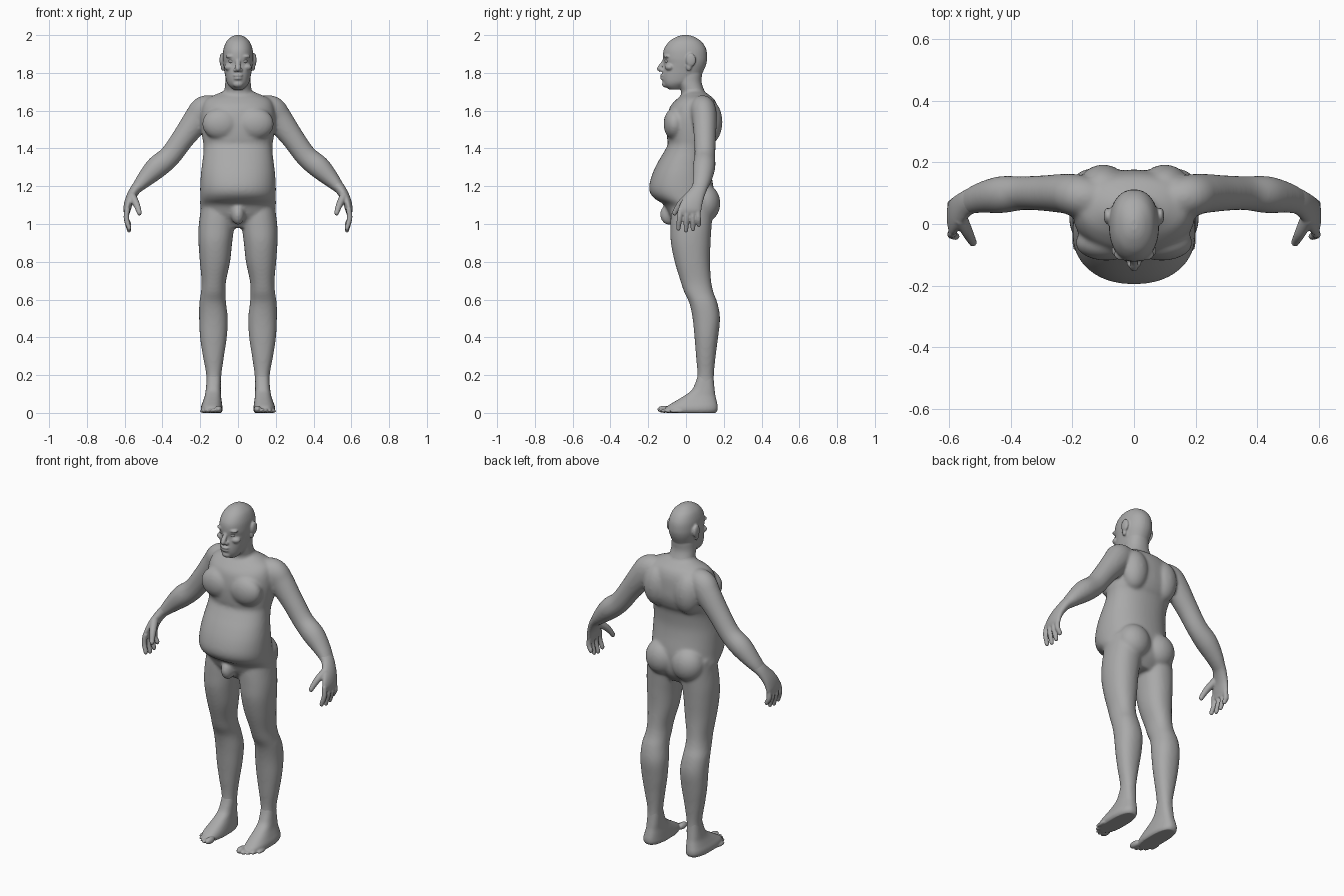
import bpy
import bmesh
from math import cos, sin, pi, copysign
from mathutils import Matrix, Vector

default_cube = bpy.data.objects.get("Cube")
if default_cube:
    bpy.data.objects.remove(default_cube, do_unlink=True)

skin = bpy.data.materials.new("skin grey")
skin.use_nodes = True
grey = (.4, .4, .4, 1)
skin.diffuse_color = grey
skin.node_tree.nodes["Principled BSDF"].inputs["Base Color"].default_value = grey

SEGMENTS = 40
SIDES = (1, -1)


def refine(rows, steps=5):
    """Pass a smooth curve through rows of numbers."""
    rows = [Vector(row) for row in rows]
    last = len(rows) - 1
    result = []
    for i in range(last):
        before, start = rows[max(i - 1, 0)], rows[i]
        end, after = rows[i + 1], rows[min(i + 2, last)]
        for k in range(steps):
            t = k / steps
            out_slope, in_slope = (end - before) / 2, (after - start) / 2
            result.append(start + out_slope * t
                          + (3 * (end - start) - 2 * out_slope - in_slope) * t ** 2
                          + (2 * (start - end) + out_slope + in_slope) * t ** 3)
    return result + [rows[-1]]


def rounded(angle, power):
    c, s = cos(angle), sin(angle)
    return copysign(abs(c) ** (2 / power), c), copysign(abs(s) ** (2 / power), s)


def skin_rings(bm, rings):
    loops = [[bm.verts.new(point) for point in ring] for ring in rings]
    for low, high in zip(loops, loops[1:]):
        for i in range(SEGMENTS):
            j = (i + 1) % SEGMENTS
            bm.faces.new((low[i], low[j], high[j], high[i]))
    bm.faces.new(loops[0])
    bm.faces.new(loops[-1])


def stack(bm, rows, side=1, power=2.2):
    """Level sections: height, centre x, half width, front y, back y."""
    rings = []
    for z, x, half, front, back in refine(rows):
        ring = []
        for i in range(SEGMENTS):
            c, s = rounded(2 * pi * i / SEGMENTS, power)
            ring.append((side * (x + half * c),
                         (front + back) / 2 + (back - front) / 2 * s, z))
        rings.append(ring)
    skin_rings(bm, rings)


def tube(bm, rows, side=1):
    """Sections across a path: x, y, z, thickness radius, depth radius."""
    rows = refine(rows)
    path = [Vector(row[:3]) for row in rows]
    rings = []
    for i, centre in enumerate(path):
        along = (path[min(i + 1, len(path) - 1)] - path[max(i - 1, 0)]).normalized()
        depth = Vector((0, 1, 0))
        depth = (depth - along * depth.dot(along)).normalized()
        across = along.cross(depth)
        ring = []
        for k in range(SEGMENTS):
            c, s = rounded(2 * pi * k / SEGMENTS, 2)
            p = centre + across * c * rows[i][3] + depth * s * rows[i][4]
            ring.append((side * p.x, p.y, p.z))
        rings.append(ring)
    skin_rings(bm, rings)


def ball(bm, centre, radii, side=1):
    x, y, z = centre
    place = Matrix.Translation((side * x, y, z)) @ Matrix.Diagonal((*radii, 1))
    bmesh.ops.create_uvsphere(bm, u_segments=24, v_segments=16, radius=1, matrix=place)


def finish(bm, name, voxel=0, smoothing=0):
    """Turn the overlapping volumes into one soft skin."""
    bmesh.ops.recalc_face_normals(bm, faces=bm.faces)
    for face in bm.faces:
        face.smooth = True
    mesh = bpy.data.meshes.new(name)
    bm.to_mesh(mesh)
    bm.free()
    mesh.materials.append(skin)
    obj = bpy.data.objects.new(name, mesh)
    bpy.context.scene.collection.objects.link(obj)
    if voxel:
        remesh = obj.modifiers.new("merge", "REMESH")
        remesh.mode = "VOXEL"
        remesh.voxel_size = voxel
        remesh.use_smooth_shade = True
        soften = obj.modifiers.new("soften", "SMOOTH")
        soften.factor = .5
        soften.iterations = smoothing


neck = [(1.62, 0, .1, -.02, .13), (1.66, 0, .09, -.03, .125), (1.7, 0, .074, -.025, .1),
        (1.75, 0, .067, -.045, .083), (1.8, 0, .064, -.06, .085), (1.84, 0, .05, -.05, .08)]

# Torso with the heavy belly
body = bmesh.new()
stack(body, [
    (1.705, 0, .07, 0, .09), (1.685, 0, .12, -.02, .12), (1.66, 0, .17, -.05, .15),
    (1.62, 0, .19, -.085, .168), (1.56, 0, .198, -.1, .175), (1.5, 0, .195, -.103, .175),
    (1.45, 0, .188, -.1, .16), (1.42, 0, .183, -.097, .143), (1.38, 0, .183, -.118, .135),
    (1.32, 0, .19, -.153, .13), (1.26, 0, .197, -.18, .135), (1.2, 0, .2, -.195, .145),
    (1.16, 0, .2, -.188, .15), (1.13, 0, .2, -.16, .15), (1.1, 0, .2, -.115, .15),
    (1.04, 0, .18, -.085, .14), (.98, 0, .1, -.04, .1)])
stack(body, neck)
ball(body, (0, -.09, 1.05), (.036, .048, .055))

for side in SIDES:
    # Chest, shoulder blade and buttock
    ball(body, (.09, -.06, 1.53), (.1, .059, .085), side)
    ball(body, (.1, .12, 1.54), (.08, .073, .12), side)
    ball(body, (.085, .1, 1.11), (.095, .082, .1), side)
    # Leg
    stack(body, [
        (1.14, .11, .08, -.07, .14), (1.06, .108, .092, -.08, .14),
        (.98, .115, .094, -.082, .135), (.9, .12, .089, -.08, .13),
        (.8, .122, .08, -.06, .127), (.7, .128, .065, -.03, .133),
        (.64, .131, .065, -.01, .145), (.58, .134, .071, .018, .167),
        (.5, .13, .076, .035, .18), (.4, .13, .071, .045, .17),
        (.3, .13, .056, .053, .157), (.2, .128, .04, .06, .148),
        (.13, .13, .039, .048, .15), (.06, .133, .04, .03, .15)], side)
    # Arm
    tube(body, [
        (.12, .08, 1.62, .06, .06), (.175, .09, 1.605, .075, .068),
        (.215, .098, 1.555, .073, .065), (.29, .1, 1.455, .061, .058),
        (.36, .1, 1.36, .058, .055), (.43, .095, 1.3, .06, .06),
        (.495, .085, 1.235, .044, .05), (.54, .07, 1.185, .028, .04),
        (.56, .06, 1.16, .022, .036)], side)
finish(body, "body", .008, 11)

# Head: skull, jaw and neck
head = bmesh.new()
stack(head, [
    (2, 0, .012, -.02, .015), (1.99, 0, .036, -.052, .045), (1.965, 0, .062, -.09, .083),
    (1.925, 0, .077, -.117, .107), (1.88, 0, .081, -.122, .112), (1.85, 0, .079, -.117, .108),
    (1.82, 0, .074, -.121, .097), (1.78, 0, .067, -.126, .075), (1.75, 0, .059, -.122, .04),
    (1.73, 0, .046, -.112, 0), (1.712, 0, .028, -.09, -.02)])
stack(head, neck)
# Nose, lips and chin
tube(head, [(0, -.108, 1.88, .012, .01), (0, -.125, 1.85, .013, .009),
            (0, -.138, 1.828, .015, .012), (0, -.13, 1.81, .012, .012)])
ball(head, (0, -.141, 1.822), (.013, .014, .012))
ball(head, (0, -.122, 1.787), (.027, .016, .008))
ball(head, (0, -.12, 1.77), (.024, .016, .008))
ball(head, (0, -.107, 1.741), (.028, .02, .019))
for side in SIDES:
    # Brow, cheekbone, nostril and ear
    ball(head, (.034, -.099, 1.887), (.032, .02, .01), side)
    ball(head, (.043, -.086, 1.83), (.03, .025, .02), side)
    ball(head, (.014, -.126, 1.815), (.011, .013, .01), side)
    ball(head, (.086, .026, 1.868), (.012, .027, .036), side)
    ball(head, (.081, .016, 1.832), (.01, .015, .022), side)
finish(head, "head", .005, 3)

for side, label in zip(SIDES, ("left", "right")):
    # Eye
    eye = bmesh.new()
    ball(eye, (.033, -.098, 1.862), (.017, .015, .011), side)
    finish(eye, label + "_eye")

    # Hand: palm, four fingers and thumb
    hand = bmesh.new()
    tube(hand, [(.515, .08, 1.212, .034, .043), (.545, .066, 1.18, .028, .042),
                (.573, .04, 1.13, .024, .052), (.587, .022, 1.08, .02, .06),
                (.588, .018, 1.05, .013, .055)], side)
    for y, tip_y, tip_z in ((-.029, -.04, .98), (.003, 0, .97), (.034, .037, .977), (.062, .068, 1)):
        tube(hand, [(.586, y, 1.08, .014, .014), (.591, (y + tip_y) / 2, 1.03, .014, .014),
                    (.577, tip_y, tip_z, .012, .012)], side)
        ball(hand, (.577, tip_y, tip_z), (.012, .012, .016), side)
    tube(hand, [(.562, .02, 1.15, .022, .024), (.538, -.03, 1.105, .018, .018),
                (.522, -.06, 1.06, .013, .013)], side)
    ball(hand, (.522, -.06, 1.06), (.013, .013, .016), side)
    finish(hand, label + "_hand", .005, 3)

    # Foot with five toes
    foot = bmesh.new()
    stack(foot, [(0, .138, .05, -.1, .158), (.015, .139, .057, -.112, .167),
                 (.035, .139, .056, -.1, .168), (.06, .136, .05, -.06, .163),
                 (.09, .133, .043, -.01, .156), (.12, .131, .04, .03, .152),
                 (.16, .129, .038, .05, .148), (.2, .128, .036, .063, .145)], side, 2.5)
    for toe in range(5):
        size = .019 if toe == 0 else .0135 - .001 * toe
        x = .103 if toe == 0 else .107 + .021 * toe
        ball(foot, (x, -.115 + .004 * toe * toe, size), (size, .037, size), side)
    finish(foot, label + "_foot", .005, 3)
